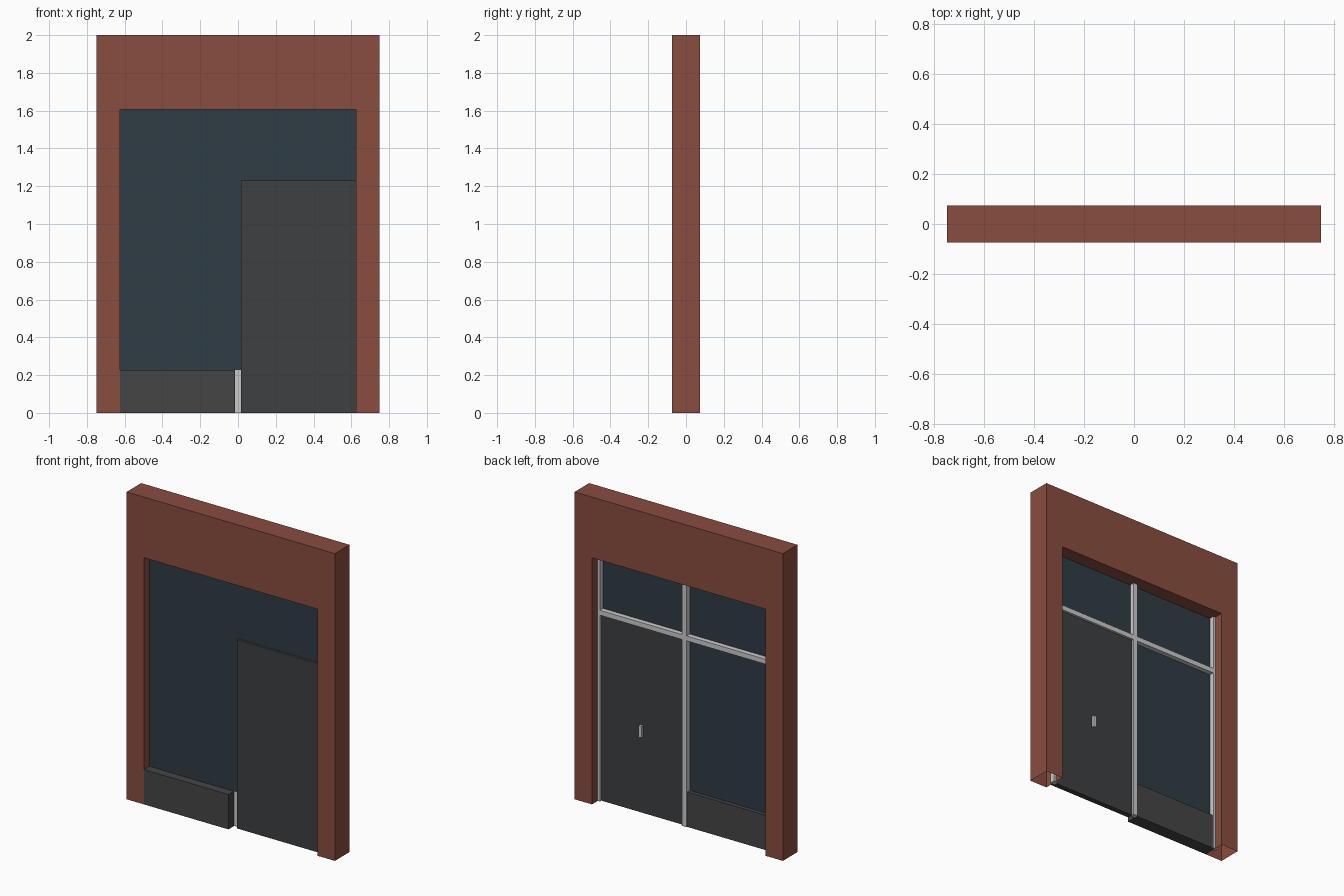
import bpy, bmesh

if "Cube" in bpy.data.objects:
    bpy.data.objects.remove(bpy.data.objects["Cube"])

W, D = 0.75, 0.075        # wall half width, half depth
OX, OZ = 0.625, 1.605     # opening half width, height
H = 0.016                 # frame bar half thickness
SILL, HEAD = 0.227, 1.229 # stall riser top, transom centre


def material(name, rgb):
    m = bpy.data.materials.new(name)
    m.diffuse_color = (*rgb, 1)
    m.use_nodes = True
    m.node_tree.nodes["Principled BSDF"].inputs["Base Color"].default_value = m.diffuse_color
    return m


brick = material("brick_red", (0.25, 0.075, 0.05))
glass = material("dark_glass", (0.028, 0.045, 0.058))
dark = material("dark_panel", (0.06, 0.06, 0.06))
door_grey = material("door_grey", (0.048, 0.05, 0.052))


def add_object(name, bm, mat=None):
    mesh = bpy.data.meshes.new(name)
    bm.to_mesh(mesh)
    bm.free()
    ob = bpy.data.objects.new(name, mesh)
    bpy.context.collection.objects.link(ob)
    if mat:
        mesh.materials.append(mat)
    return ob


def box(name, x, y, z, mat=None):
    """Box from (min, max) ranges on each axis."""
    bm = bmesh.new()
    bmesh.ops.create_cube(bm, size=1)
    for v in bm.verts:
        v.co = [r[0] if c < 0 else r[1] for c, r in zip(v.co, (x, y, z))]
    return add_object(name, bm, mat)


# Wall: arch-shaped shell, left open under the two legs
outline = [(-W, 0), (-W, 2), (W, 2), (W, 0), (OX, 0), (OX, OZ), (-OX, OZ), (-OX, 0)]
bm = bmesh.new()
front = [bm.verts.new((x, -D, z)) for x, z in outline]
back = [bm.verts.new((x, D, z)) for x, z in outline]
bm.faces.new(front)
bm.faces.new(back[::-1])
for i in range(8):
    j = (i + 1) % 8
    if outline[i][1] or outline[j][1]:
        bm.faces.new((front[i], back[i], back[j], front[j]))
bmesh.ops.recalc_face_normals(bm, faces=bm.faces)
add_object("wall", bm, brick)

# Window sheet in front of the frame
box("window_glass", (-OX, OX), (-0.02, -0.016), (SILL, OZ), glass)

# Frame: three uprights (outer ones half buried in the wall) and a transom
for name, x in (("left", -OX), ("centre", 0), ("right", OX)):
    box(name + "_upright", (x - H, x + H), (-H, H), (0, OZ))
box("transom", (-OX, OX), (-H, H), (HEAD - H, HEAD + H))

# Stall riser under the window
box("stall_riser", (-OX, -H), (-D, 0.01), (0, SILL), dark)

# Door with its handle on the back
box("door", (H, OX), (-0.035, 0.0), (0, HEAD), door_grey)
box("door_handle", (0.31, 0.33), (0.0, 0.017), (0.495, 0.57))
